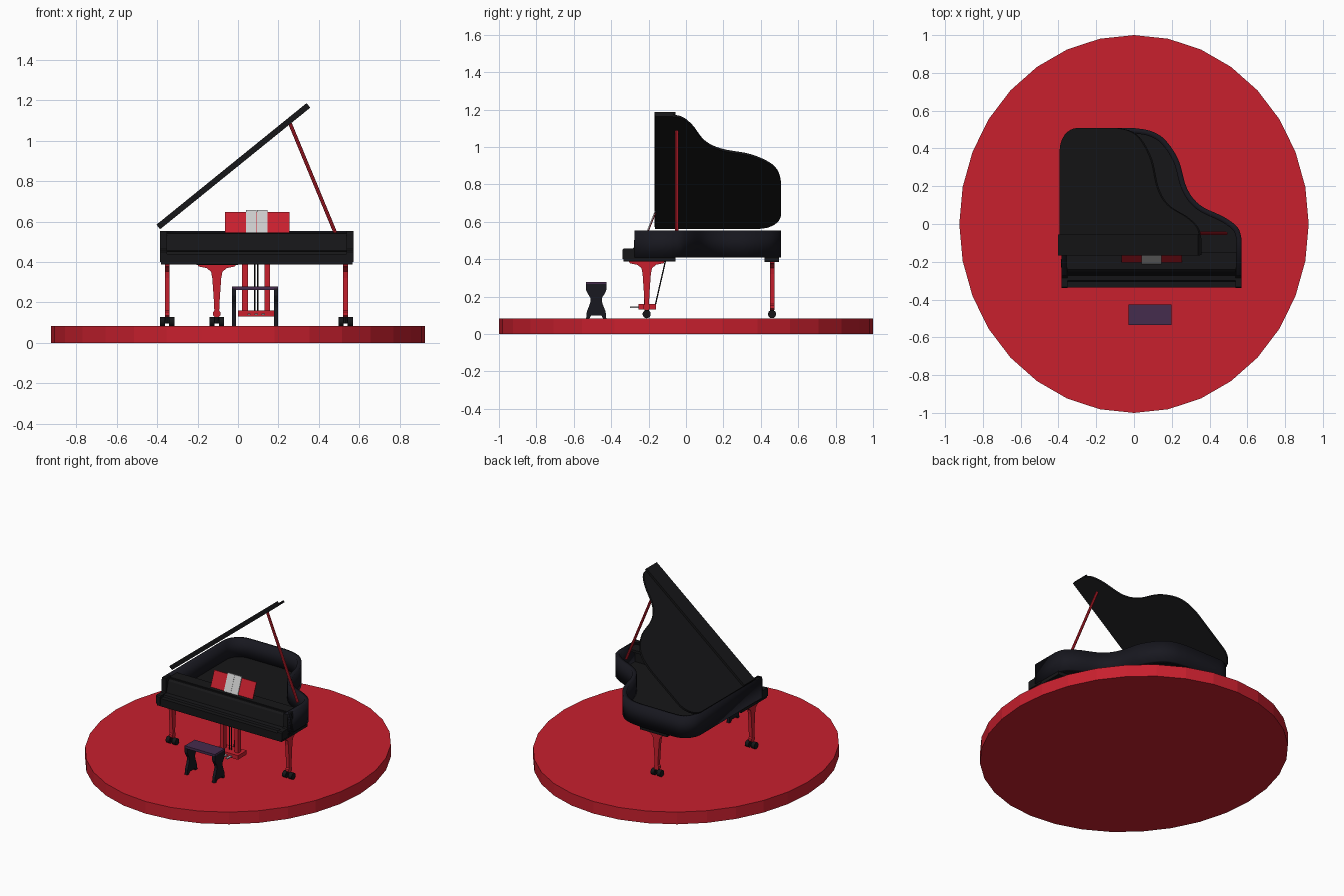
import bpy, bmesh, math
from mathutils import Vector

if "Cube" in bpy.data.objects:
    bpy.data.objects.remove(bpy.data.objects["Cube"])


def material(name, rgb):
    m = bpy.data.materials.new(name)
    m.diffuse_color = (*rgb, 1)
    m.use_nodes = True
    m.node_tree.nodes["Principled BSDF"].inputs["Base Color"].default_value = m.diffuse_color
    return m


RED = material("red", (0.58, 0.014, 0.027))
BLACK = material("black", (0.008, 0.008, 0.009))
CASE = material("case black", (0.009, 0.009, 0.014))
PURPLE = material("seat purple", (0.06, 0.025, 0.075))
PAPER = material("paper", (0.6, 0.6, 0.6))
STEEL = material("steel", (0.4, 0.4, 0.42))


def finish(name, bm, mat, smooth=False):
    bmesh.ops.recalc_face_normals(bm, faces=bm.faces)
    me = bpy.data.meshes.new(name)
    bm.to_mesh(me)
    bm.free()
    me.materials.append(mat)
    ob = bpy.data.objects.new(name, me)
    bpy.context.collection.objects.link(ob)
    if smooth:
        bpy.ops.object.select_all(action='DESELECT')
        ob.select_set(True)
        bpy.context.view_layer.objects.active = ob
        bpy.ops.object.shade_smooth_by_angle(angle=math.radians(35))
    return ob


def prism(name, pts, axis, lo, hi, mat, smooth=False):
    """Extrude a 2D profile along an axis: x takes (y,z), y takes (x,z), z takes (x,y)."""
    place = {'x': lambda a, b: (lo, a, b), 'y': lambda a, b: (a, lo, b), 'z': lambda a, b: (a, b, lo)}[axis]
    bm = bmesh.new()
    face = bm.faces.new([bm.verts.new(place(*p)) for p in pts])
    ext = bmesh.ops.extrude_face_region(bm, geom=[face])
    shift = Vector([(hi - lo) * (axis == k) for k in 'xyz'])
    bmesh.ops.translate(bm, vec=shift, verts=[v for v in ext['geom'] if isinstance(v, bmesh.types.BMVert)])
    return finish(name, bm, mat, smooth)


def box(name, x0, x1, y0, y1, z0, z1, mat):
    return prism(name, [(x0, y0), (x1, y0), (x1, y1), (x0, y1)], 'z', z0, z1, mat)


def rod(name, a, b, r, mat, sides=8):
    a, b = Vector(a), Vector(b)
    bm = bmesh.new()
    bmesh.ops.create_cone(bm, cap_ends=True, segments=sides, radius1=r, radius2=r, depth=(b - a).length)
    ob = finish(name, bm, mat, True)
    ob.location = (a + b) / 2
    ob.rotation_euler = (b - a).to_track_quat('Z', 'Y').to_euler()
    return ob


def spline(pts, n=5):
    """Catmull-Rom curve through the points."""
    p = [Vector(q) for q in [pts[0], *pts, pts[-1]]]
    out = []
    for i in range(1, len(p) - 2):
        a, b, c, d = p[i - 1:i + 3]
        for k in range(n):
            t = k / n
            out.append(0.5 * (2 * b + (c - a) * t + (2 * a - 5 * b + 4 * c - d) * t * t
                              + (3 * b - a - 3 * c + d) * t ** 3))
    return [tuple(v) for v in out + [p[-1]]]


# round stage
bm = bmesh.new()
bmesh.ops.create_cone(bm, cap_ends=True, segments=32, radius1=1, radius2=1, depth=0.083)
bmesh.ops.scale(bm, vec=(0.925, 1, 1), verts=bm.verts)
bmesh.ops.translate(bm, vec=(0, 0, 0.0415), verts=bm.verts)
finish("stage", bm, RED)

# plan curve of the case: right front, wavy side, tail, left corner
L, R = -0.385, 0.57
wave = spline([(R, -0.08), (0.55, -0.02), (0.48, 0.035), (0.35, 0.10), (0.28, 0.19), (0.235, 0.34),
               (0.165, 0.445), (0.09, 0.492), (0.0, 0.508)])
corner = [(L + 0.12 - 0.12 * math.sin(t), 0.388 + 0.12 * math.cos(t))
          for t in [i * math.pi / 16 for i in range(9)]]
plan = wave + corner

# case rim: upright ribbon given thickness
bm = bmesh.new()
path = [(R, -0.275)] + plan + [(L, -0.275)]
low = [bm.verts.new((x, y, 0.41)) for x, y in path]
top = [bm.verts.new((x, y, 0.553)) for x, y in path]
for i in range(len(path) - 1):
    bm.faces.new((low[i], low[i + 1], top[i + 1], top[i]))
rim = finish("case_rim", bm, CASE, True)
for f in rim.data.polygons:      # make the ribbon face outward
    if f.index == 0 and f.normal.x < 0:
        rim.data.flip_normals()
sol = rim.modifiers.new("thickness", 'SOLIDIFY')
sol.thickness, sol.offset = 0.028, -1

# soundboard closing the bottom of the case
inner = [(x * 0.98, y * 0.985) for x, y in plan]
prism("soundboard", [(R - 0.01, -0.25)] + inner + [(L + 0.01, -0.25)], 'z', 0.412, 0.43, BLACK)

# keyboard end: key bed, cheeks, closed key cover, music shelf
box("key_bed", L + 0.005, R - 0.005, -0.335, -0.055, 0.387, 0.412, BLACK)
cheek = [(-0.34, 0.40), (-0.34, 0.45), (-0.333, 0.457), (-0.285, 0.457), (-0.278, 0.465), (-0.275, 0.553),
         (-0.22, 0.553), (-0.22, 0.40)]
for side, x in (("left", L), ("right", R - 0.033)):
    prism(side + "_cheek", cheek, 'x', x, x + 0.033, BLACK)
cover = [(-0.335, 0.41), (-0.335, 0.44), (-0.305, 0.44), (-0.30, 0.452), (-0.272, 0.456), (-0.252, 0.528),
         (-0.24, 0.54), (-0.222, 0.54), (-0.222, 0.41)]
prism("key_cover", cover, 'x', L + 0.033, R - 0.033, BLACK)
box("music_shelf", L + 0.028, R - 0.028, -0.23, -0.15, 0.53, 0.547, BLACK)

# raised lid with its front flap folded back on top
tilt, hinge = math.radians(-39), (L, 0, 0.562)
local = [(x - L, y) for x, y in plan]
lid = prism("lid", [(R - L, -0.165)] + local + [(0, -0.165)], 'z', 0, 0.014, BLACK, True)
flap = box("lid_front_flap", 0, R - L, -0.168, -0.055, 0.014, 0.029, BLACK)
for ob in (lid, flap):
    ob.location, ob.rotation_euler = hinge, (0, tilt, 0)
rod("lid_prop", (0.487, -0.05, 0.53), (0.255, -0.05, 1.09), 0.009, RED)

# music desk with an open sheet
def desk(name, x0, x1, z0, z1, dy, mat):
    def y(z):
        return -0.205 + (z - 0.547) * 0.4 + dy
    prism(name, [(y(z0), z0), (y(z1), z1), (y(z1) + 0.005, z1), (y(z0) + 0.005, z0)], 'x', x0, x1, mat)


desk("music_desk", -0.065, 0.255, 0.547, 0.648, 0, RED)
for i in range(2):
    desk("sheet_page", 0.04 + i * 0.053, 0.092 + i * 0.053, 0.547, 0.658, -0.006, PAPER)

# legs: bracketed flat profile on twin casters
half = [(0.095, 0.388), (0.09, 0.378), (0.05, 0.37), (0.028, 0.352), (0.022, 0.32), (0.015, 0.22),
        (0.012, 0.16), (0.018, 0.152), (0.018, 0.136), (0.010, 0.128)]
profile = half + [(-a, z) for a, z in reversed(half)]
for name, cx, cy, axis in (("front_left", -0.35, -0.21, 'x'), ("front_right", 0.532, -0.21, 'x'),
                           ("back", -0.105, 0.46, 'y')):
    along, across = (cy, cx) if axis == 'x' else (cx, cy)
    prism(name + "_leg", [(along + a, z) for a, z in profile], axis, across - 0.012, across + 0.012, RED)
    rod(name + "_caster_fork", (cx, cy, 0.10), (cx, cy, 0.135), 0.011, BLACK)
    rod(name + "_caster_axle", (cx - 0.03, cy, 0.105), (cx + 0.03, cy, 0.105), 0.008, BLACK)
    for s in (-1, 1):
        rod(name + "_caster", (cx + s * 0.01, cy, 0.106), (cx + s * 0.036, cy, 0.106), 0.022, BLACK, 14)
box("back_leg_block", -0.205, 0.0, 0.42, 0.497, 0.386, 0.412, BLACK)

# pedal lyre
box("pedal_box", 0.0, 0.178, -0.255, -0.16, 0.132, 0.16, RED)
for x in (0.035, 0.145):
    box("lyre_post", x - 0.014, x + 0.014, -0.225, -0.197, 0.16, 0.388, RED)
for x in (0.083, 0.097):
    rod("pedal_rod", (x, -0.21, 0.16), (x, -0.21, 0.388), 0.0025, BLACK)
    rod("lyre_brace", (x, -0.165, 0.15), (x, -0.105, 0.412), 0.0035, BLACK)
for x in (0.055, 0.09, 0.125):
    box("pedal", x - 0.008, x + 0.008, -0.30, -0.25, 0.139, 0.146, STEEL)

# bench: seat pad on two waisted end panels
bx0, bx1, by = -0.03, 0.198, -0.48
edge = [(0.054, 0.268), (0.054, 0.235), (0.045, 0.215), (0.032, 0.195), (0.03, 0.175), (0.036, 0.155),
        (0.05, 0.12), (0.054, 0.083), (0.036, 0.083), (0.028, 0.098)]
panel = [(by + a, z) for a, z in edge] + [(by - a, z) for a, z in reversed(edge)]
for x in (bx0, bx1 - 0.02):
    prism("bench_end", panel, 'x', x, x + 0.02, CASE)
box("bench_seat", bx0, bx1, by - 0.054, by + 0.054, 0.262, 0.279, PURPLE)
